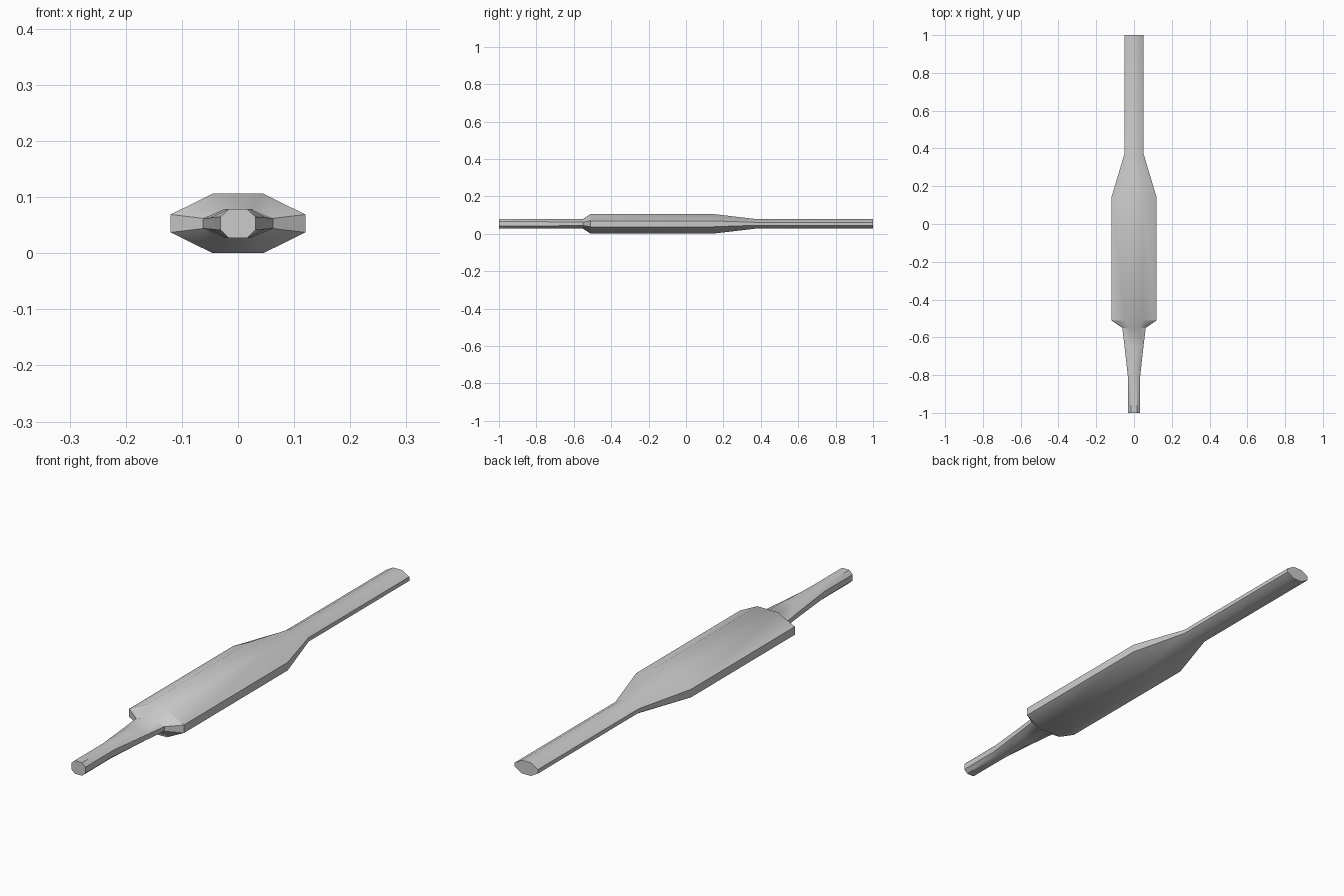
import bpy, bmesh, math

cube = bpy.data.objects.get("Cube")
if cube:
    bpy.data.objects.remove(cube, do_unlink=True)

grey = bpy.data.materials.new("plain_grey")
grey.use_nodes = True
colour = (0.6, 0.6, 0.6, 1)
grey.diffuse_color = colour
grey.node_tree.nodes["Principled BSDF"].inputs["Base Color"].default_value = colour

MID_Z = 0.053


def octagon(bm, y, half_w, half_h, flat_w, flat_h):
    """Ring of eight points: flat top and bottom, flat sides, sloped corners."""
    quarter = [(half_w, flat_h), (flat_w, half_h)]
    half = quarter + [(-x, z) for x, z in reversed(quarter)]
    ring = half + [(-x, -z) for x, z in half]
    return [bm.verts.new((x, y, MID_Z + z)) for x, z in ring]


def loft(name, stations):
    """Bridge octagon rings along y and cap both ends."""
    bm = bmesh.new()
    rings = [octagon(bm, *s) for s in stations]
    for a, b in zip(rings, rings[1:]):
        for i in range(8):
            j = (i + 1) % 8
            bm.faces.new((a[i], a[j], b[j], b[i]))
    bm.faces.new(rings[0])
    bm.faces.new(rings[-1])
    bmesh.ops.recalc_face_normals(bm, faces=bm.faces)
    mesh = bpy.data.meshes.new(name)
    bm.to_mesh(mesh)
    bm.free()
    mesh.materials.append(grey)
    obj = bpy.data.objects.new(name, mesh)
    bpy.context.collection.objects.link(obj)
    bpy.ops.object.select_all(action="DESELECT")
    obj.select_set(True)
    bpy.context.view_layer.objects.active = obj
    bpy.ops.object.shade_smooth_by_angle(angle=math.radians(35))
    return obj


# One continuous body: tip, tapered neck, collar, wide grip, shoulder, long tail
# Each station: y, half width, half height, flat half width, flat half height
loft("handle_body", [
    (-1.00, 0.031, 0.026, 0.016, 0.012),
    (-0.82, 0.031, 0.026, 0.016, 0.012),
    (-0.65, 0.050, 0.026, 0.022, 0.010),
    (-0.55, 0.062, 0.026, 0.026, 0.009),
    (-0.51, 0.120, 0.053, 0.045, 0.016),
    (0.14, 0.120, 0.053, 0.045, 0.016),
    (0.37, 0.051, 0.026, 0.020, 0.008),
    (1.00, 0.051, 0.026, 0.020, 0.008),
])
